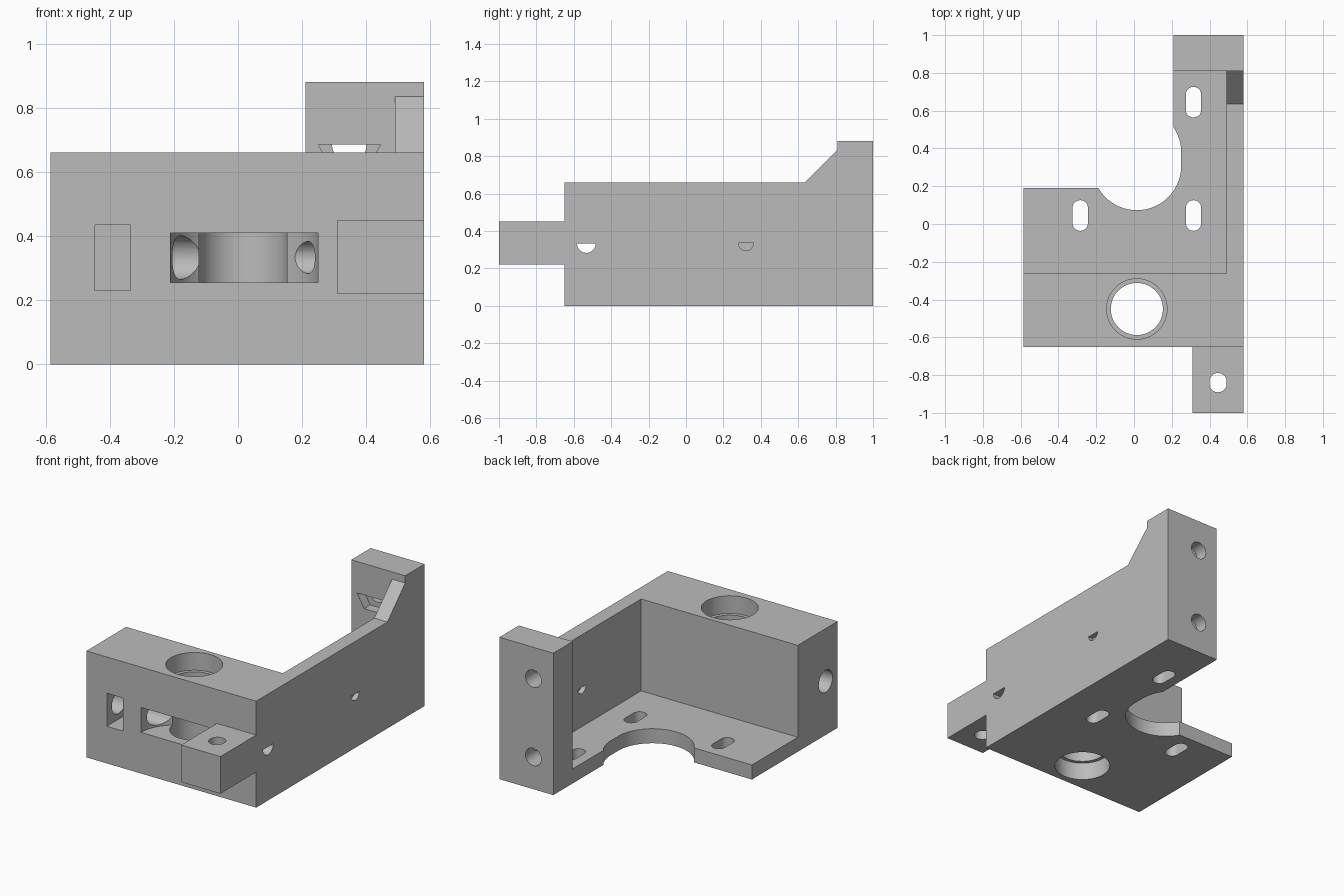
import bpy, bmesh, math

if "Cube" in bpy.data.objects:
    bpy.data.objects.remove(bpy.data.objects["Cube"])

grey = bpy.data.materials.new("plain_grey")
grey.diffuse_color = (0.5, 0.5, 0.5, 1)
grey.use_nodes = True
grey.node_tree.nodes["Principled BSDF"].inputs["Base Color"].default_value = grey.diffuse_color


def prism(name, pts, axis, a, b):
    """Extrude a 2D outline along an axis: x takes (y,z), y takes (x,z), z takes (x,y)."""
    place = {"x": lambda p, t: (t, p[0], p[1]),
             "y": lambda p, t: (p[0], t, p[1]),
             "z": lambda p, t: (p[0], p[1], t)}[axis]
    bm = bmesh.new()
    low = [bm.verts.new(place(p, a)) for p in pts]
    high = [bm.verts.new(place(p, b)) for p in pts]
    bm.faces.new(low)
    bm.faces.new(high)
    n = len(pts)
    for i in range(n):
        j = (i + 1) % n
        bm.faces.new((low[i], low[j], high[j], high[i]))
    bmesh.ops.recalc_face_normals(bm, faces=bm.faces)
    me = bpy.data.meshes.new(name)
    bm.to_mesh(me)
    bm.free()
    me.materials.append(grey)
    ob = bpy.data.objects.new(name, me)
    bpy.context.collection.objects.link(ob)
    return ob


def rect(u0, u1, v0, v1):
    return [(u0, v0), (u1, v0), (u1, v1), (u0, v1)]


def arc(u, v, r, start, end, n):
    return [(u + r * math.cos(start + (end - start) * i / n),
             v + r * math.sin(start + (end - start) * i / n)) for i in range(n + 1)]


def circle(u, v, r, n=48):
    return arc(u, v, r, 0, 2 * math.pi, n)[:-1]


def half_disc(u, v, r, n=16):
    return arc(u, v, r, math.pi, 2 * math.pi, n)


def slot(u, v0, v1, r, n=20):
    return arc(u, v1, r, 0, math.pi, n) + arc(u, v0, r, math.pi, 2 * math.pi, n)


def combine(target, other, operation):
    mod = target.modifiers.new("combine", "BOOLEAN")
    mod.operation = operation
    mod.solver = "EXACT"
    mod.object = other
    bpy.context.view_layer.objects.active = target
    bpy.ops.object.modifier_apply(modifier=mod.name)
    bpy.data.objects.remove(other, do_unlink=True)


# Solid parts: front block, floor, side wall with sloped brace, rear post, front tab
body = prism("motor_bracket", rect(-.585, .58, -.65, -.26), "z", 0, .66)
floor = [(-.585, -.4), (.53, -.4), (.53, .9), (.21, .9), (.21, .19), (-.585, .19)]
wall = [(-.65, 0), (1, 0), (1, .88), (.81, .88), (.81, .835), (.635, .66), (-.65, .66)]
for part in (prism("side_wall", wall, "x", .49, .58),
             prism("floor_plate", floor, "z", 0, .09),
             prism("rear_post", rect(.21, .58, .81, 1), "z", 0, .88),
             prism("front_tab", rect(.31, .58, -1, -.6), "z", .22, .45)):
    combine(body, part, "UNION")

cuts = []


def cut(pts, axis, a, b):
    cuts.append(prism("cutter", pts, axis, a, b))


# Rounded relief and three mounting slots in the floor
cut(slot(.015, .308, .38, .235, 32), "z", -.1, .3)
for x, y in ((-.285, .045), (.315, .045), (.315, .645)):
    cut(slot(x, y - .04, y + .04, .041), "z", -.1, .2)

# Stepped vertical bore, wider at both ends
cut(circle(.015, -.45, .138), "z", -.1, .8)
cut(circle(.015, -.45, .16), "z", .55, .8)
cut(circle(.015, -.45, .16), "z", -.1, .11)

# Curved front window and square nut pocket
cut(circle(.02, -.65, .23, 64), "z", .255, .41)
cut(rect(-.445, -.335, -.7, -.43), "z", .23, .435)

# Cross hole: wide on the left, narrow on the right, half round at the outer wall
cut(circle(-.533, .333, .068, 32), "x", -.7, -.1)
cut(circle(-.533, .333, .05, 32), "x", .12, .47)
cut(half_disc(-.533, .333, .05), "x", .4, .7)

# Small half-round marks on both sides of the wall
cut(half_disc(.32, .335, .04), "x", .55, .7)
cut(half_disc(.32, .335, .04), "x", .4, .52)

# Rear post: two screw holes with half-hexagon nut traps facing forward
for z in (.2, .685):
    cut(circle(.347, z, .054, 32), "y", .92, 1.1)
    cut(half_disc(.347, z, .054), "y", .75, .96)
    cut(half_disc(.347, z, .097, 3), "y", .75, .87)

# Tab hole
cut(slot(.445, -.845, -.835, .046), "z", .1, .6)

for c in cuts:
    combine(body, c, "DIFFERENCE")

body.select_set(True)
bpy.context.view_layer.objects.active = body
bpy.ops.object.shade_smooth_by_angle(angle=math.radians(30))
